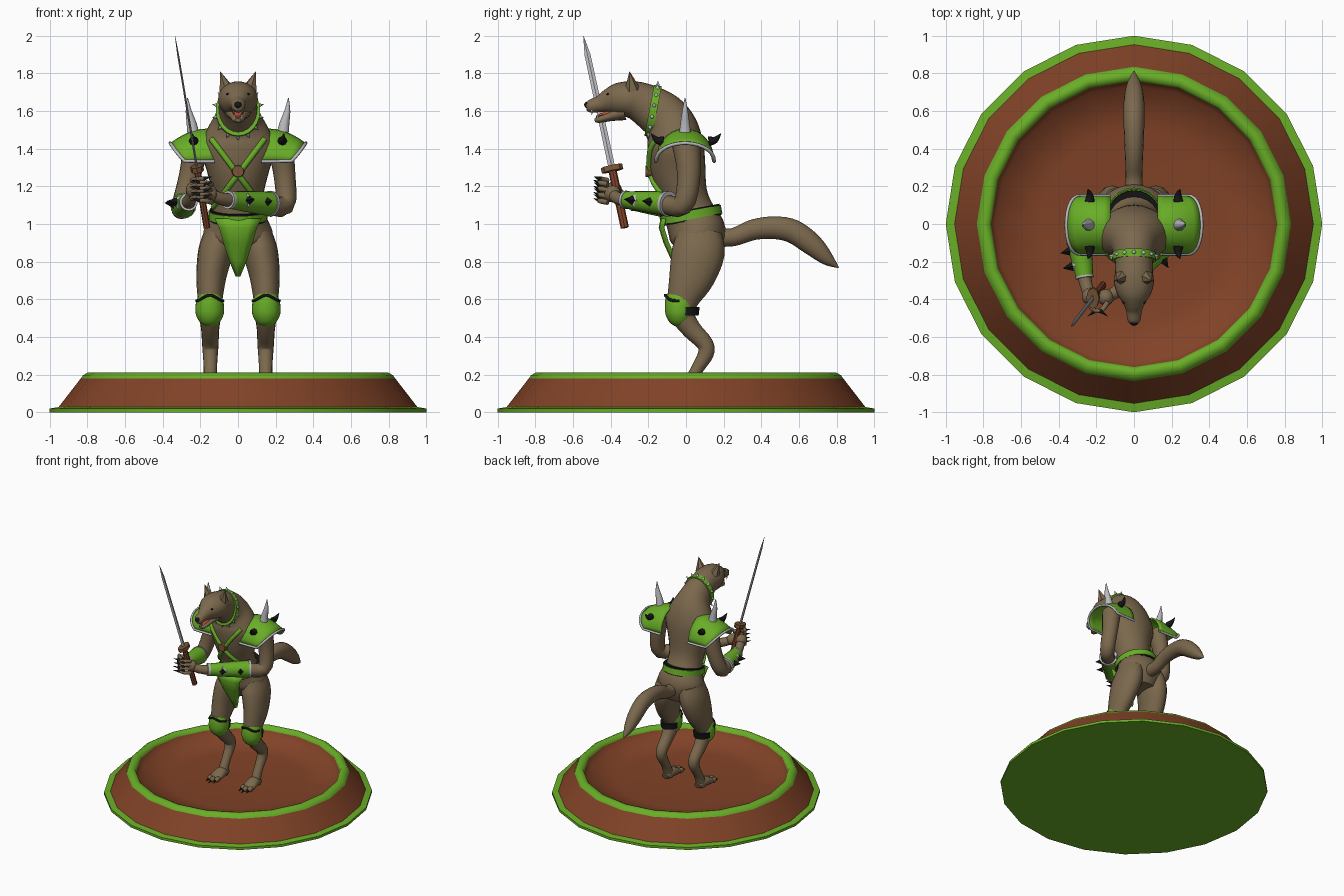
import bpy, bmesh, math
from mathutils import Vector as V
from mathutils.bvhtree import BVHTree

if "Cube" in bpy.data.objects:
    bpy.data.objects.remove(bpy.data.objects["Cube"])


def material(name, c):
    m = bpy.data.materials.new(name)
    m.diffuse_color = (*c, 1)
    m.use_nodes = True
    m.node_tree.nodes["Principled BSDF"].inputs["Base Color"].default_value = m.diffuse_color
    return m


FUR = material("fur_tan", (.20, .14, .075))
GREEN = material("leaf_green", (.14, .42, .02))
EARTH = material("earth_brown", (.22, .055, .02))
BLACK = material("black", (.008, .008, .008))
SILVER = material("silver", (.5, .5, .53))
WOOD = material("guard_brown", (.19, .09, .035))
RED = material("mouth_red", (.5, .09, .04))
WHITE = material("tooth_white", (.8, .78, .7))


def finish(bm, name, mat, angle=50):
    bmesh.ops.recalc_face_normals(bm, faces=bm.faces)
    me = bpy.data.meshes.new(name)
    bm.to_mesh(me)
    bm.free()
    me.materials.append(mat)
    ob = bpy.data.objects.new(name, me)
    bpy.context.collection.objects.link(ob)
    bpy.ops.object.select_all(action='DESELECT')
    ob.select_set(True)
    bpy.context.view_layer.objects.active = ob
    bpy.ops.object.shade_smooth_by_angle(angle=math.radians(angle))
    return ob


def loft(name, rings, mat, n=16, sub=4, angle=50):
    """Smooth tube through rings of (x, y, z, half width, half depth)."""
    P = [rings[0]] + list(rings) + [rings[-1]]
    R = []
    for i in range(1, len(P) - 2):
        a, b, c, d = P[i-1:i+3]
        for k in range(sub):
            t = k / sub
            R.append([.5 * (2*q + (r-p)*t + (2*p-5*q+4*r-s)*t*t + (3*q-p-3*r+s)*t**3)
                      for p, q, r, s in zip(a, b, c, d)])
    R.append(rings[-1])
    bm = bmesh.new()
    loops = []
    for i, r in enumerate(R):
        t = (V(R[min(i+1, len(R)-1)][:3]) - V(R[max(i-1, 0)][:3])).normalized()
        ref = V((1, 0, 0)) if abs(t.x) < .95 else V((0, 0, 1))
        u = (ref - t * ref.dot(t)).normalized()
        w = t.cross(u)
        loops.append([bm.verts.new(V(r[:3]) + u*r[3]*math.cos(2*math.pi*j/n)
                                   + w*r[4]*math.sin(2*math.pi*j/n)) for j in range(n)])
    for a, b in zip(loops, loops[1:]):
        for j in range(n):
            bm.faces.new((a[j], a[(j+1) % n], b[(j+1) % n], b[j]))
    bm.faces.new(loops[0])
    bm.faces.new(loops[-1])
    return finish(bm, name, mat, angle)


def spike(name, a, b, r, mat, n=8):
    a, b = V(a), V(b)
    bm = bmesh.new()
    bmesh.ops.create_cone(bm, cap_ends=True, segments=n, radius1=r, radius2=0, depth=(b-a).length)
    rot = (b-a).to_track_quat('Z', 'Y')
    for v in bm.verts:
        v.co = rot @ v.co + (a+b)/2
    return finish(bm, name, mat)


def ball(name, c, r, mat):
    bm = bmesh.new()
    bmesh.ops.create_uvsphere(bm, u_segments=16, v_segments=10, radius=1)
    for v in bm.verts:
        v.co = V([c[i] + r[i]*v.co[i] for i in range(3)])
    return finish(bm, name, mat)


def wire(name, pts, r, mat, closed=False):
    cu = bpy.data.curves.new(name, 'CURVE')
    cu.dimensions = '3D'
    cu.bevel_depth, cu.bevel_resolution = r, 2
    sp = cu.splines.new('POLY')
    sp.points.add(len(pts)-1)
    for p, q in zip(sp.points, pts):
        p.co = (*q, 1)
    sp.use_cyclic_u = closed
    cu.materials.append(mat)
    ob = bpy.data.objects.new(name, cu)
    bpy.context.collection.objects.link(ob)
    bpy.ops.object.select_all(action='DESELECT')
    ob.select_set(True)
    bpy.context.view_layer.objects.active = ob
    bpy.ops.object.convert(target='MESH')


def lathe(name, prof, mat, angle=30):
    bm = bmesh.new()
    vs = [bm.verts.new((r, 0, z)) for r, z in prof]
    es = [bm.edges.new(e) for e in zip(vs, vs[1:])]
    bmesh.ops.spin(bm, geom=vs+es, cent=(0, 0, 0), axis=(0, 0, 1), angle=2*math.pi, steps=20)
    bmesh.ops.remove_doubles(bm, verts=bm.verts, dist=1e-4)
    return finish(bm, name, mat, angle)


# Dished twenty-sided base
lathe("base_plate", [(0, 0), (1, 0), (1, .02), (.95, .028)], GREEN)
lathe("base_slope", [(.955, .025), (.835, .18)], EARTH)
lathe("base_rim", [(.835, .178), (.825, .195), (.8, .21), (.77, .205), (.76, .18)], GREEN, 60)
bowl = lathe("base_bowl", [(.765, .19), (.735, .13), (.5, .105), (0, .095)], EARTH, 180)
bowl.data.flip_normals() if bowl.data.polygons[-1].normal.z < 0 else None

# Torso, neck and head in one loft
body = loft("body", [(0, .08, .82, .11, .09), (0, .065, .94, .185, .15), (0, .02, 1.05, .142, .135),
                     (0, -.01, 1.15, .135, .125), (0, -.04, 1.28, .165, .145), (0, -.055, 1.4, .2, .15),
                     (0, -.07, 1.49, .17, .14), (0, -.11, 1.56, .125, .13), (0, -.175, 1.61, .105, .12),
                     (0, -.25, 1.65, .1, .105), (0, -.31, 1.663, .106, .095), (0, -.37, 1.66, .09, .085),
                     (0, -.42, 1.65, .06, .062), (0, -.46, 1.637, .042, .044), (0, -.51, 1.625, .035, .034),
                     (0, -.53, 1.622, .02, .02)], FUR, 24)
loft("tail", [(0, .15, .93, .05, .05), (0, .25, .93, .045, .048), (0, .36, .97, .048, .055),
              (0, .47, .98, .053, .06), (0, .57, .96, .056, .063), (0, .67, .89, .053, .058),
              (0, .75, .815, .035, .036), (0, .81, .768, .003, .003)], FUR)
loft("jaw", [(0, -.33, 1.595, .07, .045), (0, -.4, 1.573, .046, .027), (0, -.46, 1.555, .032, .018),
             (0, -.485, 1.551, .015, .01)], FUR)
loft("tongue", [(0, -.35, 1.6, .035, .02), (0, -.42, 1.588, .027, .012), (0, -.478, 1.57, .014, .005)], RED)
ball("nose", (0, -.525, 1.633), (.021, .016, .017), BLACK)

# Chest straps follow the body surface
tree = BVHTree.FromPolygons([v.co for v in body.data.vertices], [list(p.vertices) for p in body.data.polygons])


def front(x, z):
    hit = tree.ray_cast(V((x, -1, z)), V((0, 1, 0)))[0]
    return V((x, (hit.y if hit else -.05) - .004, z))


for s in (1, -1):
    wire("chest_strap", [front(s*(.14-.27*i/14), 1.45-.36*i/14) for i in range(15)], .016, GREEN)
c = front(0, 1.28)
loft("strap_disc", [(0, c.y-.022, 1.28, .03, .03), (0, c.y+.01, 1.28, .034, .034)], WOOD, sub=1)

# Belt, loincloth and collar
for nm, h, e, m in (("belt", .022, .014, GREEN), ("belt_edge", .03, .008, BLACK)):
    loft(nm, [(0, .026-.19*d, 1.048+d, .142+e, .152+e) for d in (-h, 0, h)], m, 24, 1)
bm = bmesh.new()
rows = [(.125, -.135, 1.03), (.1, -.145, .98), (.078, -.12, .9), (.045, -.075, .8), (.012, -.045, .72)]
grid = [[bm.verts.new((w*k, y+.02*k*k, z)) for k in (-1, -.5, 0, .5, 1)] for w, y, z in rows]
for a, b in zip(grid, grid[1:]):
    for j in range(4):
        bm.faces.new((a[j], a[j+1], b[j+1], b[j]))
loin = finish(bm, "loincloth", GREEN)
loin.modifiers.new("thick", 'SOLIDIFY').thickness = .01
loft("collar", [(0, -.175-d, 1.6+.19*d, .118, .138) for d in (-.02, 0, .02)], GREEN, 24, 1)
for i in range(14):
    a = 2*math.pi*(i+.5)/14
    p = V((.115*math.cos(a), -.175+.026*math.sin(a), 1.6+.135*math.sin(a)))
    spike("collar_stud", p, p+V((.026*math.cos(a), 0, .026*math.sin(a))), .011, SILVER)

for s in (1, -1):
    # Ears, eyes, fangs
    spike("ear", (s*.062, -.285, 1.715), (s*.095, -.3, 1.812), .042, FUR, 6)
    ball("eye", (s*.052, -.415, 1.69), (.011, .008, .006), BLACK)
    spike("upper_fang", (s*.022, -.5, 1.605), (s*.022, -.5, 1.575), .006, WHITE)
    spike("lower_fang", (s*.018, -.468, 1.56), (s*.018, -.472, 1.59), .005, WHITE)

    # Legs and clawed feet
    loft("leg", [(s*.1, .07, .95, .08, .12), (s*.12, .065, .85, .092, .14), (s*.142, .03, .72, .08, .122),
                 (s*.148, -.015, .6, .066, .085), (s*.148, -.02, .52, .06, .065), (s*.148, .03, .44, .048, .052),
                 (s*.147, .1, .365, .044, .044), (s*.147, .105, .31, .04, .042), (s*.147, .06, .23, .035, .033),
                 (s*.148, .03, .17, .036, .036), (s*.148, .015, .115, .04, .04)], FUR)
    loft("foot", [(s*.148, .06, .125, .028, .022), (s*.148, 0, .14, .045, .038),
                  (s*.15, -.06, .128, .05, .028), (s*.15, -.1, .12, .045, .015)], FUR)
    for k in (-1, 0, 1):
        y = -.1 - .015*(k == 0)
        ball("toe", (s*.15+k*.032, y, .122), (.019, .03, .02), FUR)
        spike("toe_claw", (s*.15+k*.032, y-.022, .123), (s*.15+k*.035, y-.055, .108), .009, BLACK)

    # Knee guards
    loft("knee_guard", [(s*.15, -.03, .62, .06, .072), (s*.15, -.035, .58, .074, .077),
                        (s*.15, -.036, .52, .074, .073), (s*.15, -.038, .475, .05, .05),
                        (s*.15, -.04, .455, .02, .02)], GREEN)
    wire("knee_trim", [(s*.15+.07*math.cos(a), -.035-.075*math.sin(a), .592+.03*math.sin(a)**4)
                       for a in [math.pi*i/14 for i in range(15)]], .008, BLACK)
    loft("knee_strap", [(s*.149, -.005, .515, .067, .072), (s*.149, -.005, .56, .07, .078)], BLACK, sub=1)

    # Shoulder guards: arched flaring plates with rim and horns
    def plate(u, v):
        a = math.radians(92)*u
        return V((s*(.125 + (.235-.075*u*u)*v), .155*math.sin(a)-.005,
                  1.35 - .012*u*u + (.155+.03*v-.105*v*v)*math.cos(a)))
    N, M = 14, 6
    bm = bmesh.new()
    g = [[bm.verts.new(plate(-1+2*i/N, j/M)) for j in range(M+1)] for i in range(N+1)]
    for i in range(N):
        for j in range(M):
            bm.faces.new((g[i][j], g[i+1][j], g[i+1][j+1], g[i][j+1]))
    pad = finish(bm, "shoulder_guard", GREEN)
    pad.modifiers.new("thick", 'SOLIDIFY').thickness = .012
    wire("shoulder_rim", [plate(-1, j/M) for j in range(M)] + [plate(-1+2*i/N, 1) for i in range(N+1)]
         + [plate(1, j/M) for j in range(M-1, -1, -1)], .009, SILVER)
    loft("silver_horn", [(s*.24, -.005, 1.49, .032, .032), (s*.247, -.005, 1.535, .026, .026),
                         (s*.262, -.005, 1.6, .016, .016), (s*.268, -.005, 1.67, .002, .002)], SILVER, 10)
    for f in (1, -1):
        loft("black_horn", [(s*.235, f*.12, 1.44, .026, .026), (s*.235, f*.155, 1.447, .018, .018),
                            (s*.245, f*.185, 1.48, .002, .002)], BLACK, 8)

# Arms, bracers and claws
for side, sh, mid, el, wr, palm, out in (
        ("left", (.22, 0, 1.43), (.247, .015, 1.26), (.245, -.02, 1.1), (-.07, -.34, 1.13), (-.15, -.39, 1.16), (.5, -.8, .1)),
        ("right", (-.22, 0, 1.43), (-.255, .01, 1.26), (-.3, -.03, 1.09), (-.26, -.3, 1.12), (-.235, -.385, 1.18), (-.95, -.2, .1))):
    E, W, O = V(el), V(wr), V(out).normalized()
    loft(side+"_arm", [(*sh, .07, .075), (*mid, .058, .062), (*el, .054, .056),
                       (*E.lerp(W, .4), .05, .05), (*wr, .035, .035), (*palm, .032, .032)], FUR)
    loft(side+"_bracer", [(*E.lerp(W, .24), .066, .066), (*E.lerp(W, .55), .058, .058),
                          (*E.lerp(W, .93), .046, .046)], GREEN)
    for t, r in ((.24, .069), (.93, .049)):
        loft(side+"_bracer_edge", [(*E.lerp(W, t-.02), r, r), (*E.lerp(W, t+.02), r, r)], SILVER, sub=1)
    for t in (.38, .68):
        p = E.lerp(W, t) + O*.045
        spike(side+"_stud_plate", p, p+O*.03, .038, SILVER, 4)
        spike(side+"_bracer_spike", p, p+O*.065, .03, BLACK, 4)
    ball(side+"_palm", palm, (.042, .045, .045), FUR)
    d = 1 if side == "right" else -1
    for k in range(4):
        z = palm[2] - .045 + .032*k
        a, b, c = V((palm[0]-.01*d, -.415, z)), V((palm[0]+.02*d, -.455, z+.008)), V((palm[0]+.055*d, -.462, z+.01))
        loft(side+"_finger", [(*a, .014, .014), (*b, .014, .014), (*c, .01, .01)], FUR, 8)
        spike(side+"_claw", c, c+V((.045*d, -.03, .012)), .011, BLACK)

# Sword
P, T = V((-.165, -.325, .98)), V((-.335, -.545, 2.0))
at = lambda t: P.lerp(T, t)
loft("sword_grip", [(*at(0), .018, .022), (*at(.3), .018, .022)], EARTH, 8, 1, 30)
loft("sword_guard", [(*at(.295), .035, .058), (*at(.322), .035, .058)], WOOD, 8, 1, 30)
loft("sword_blade", [(*at(.31), .006, .018), (*at(.9), .005, .016), (*at(1), .001, .001)], SILVER, 4, 1, 20)
